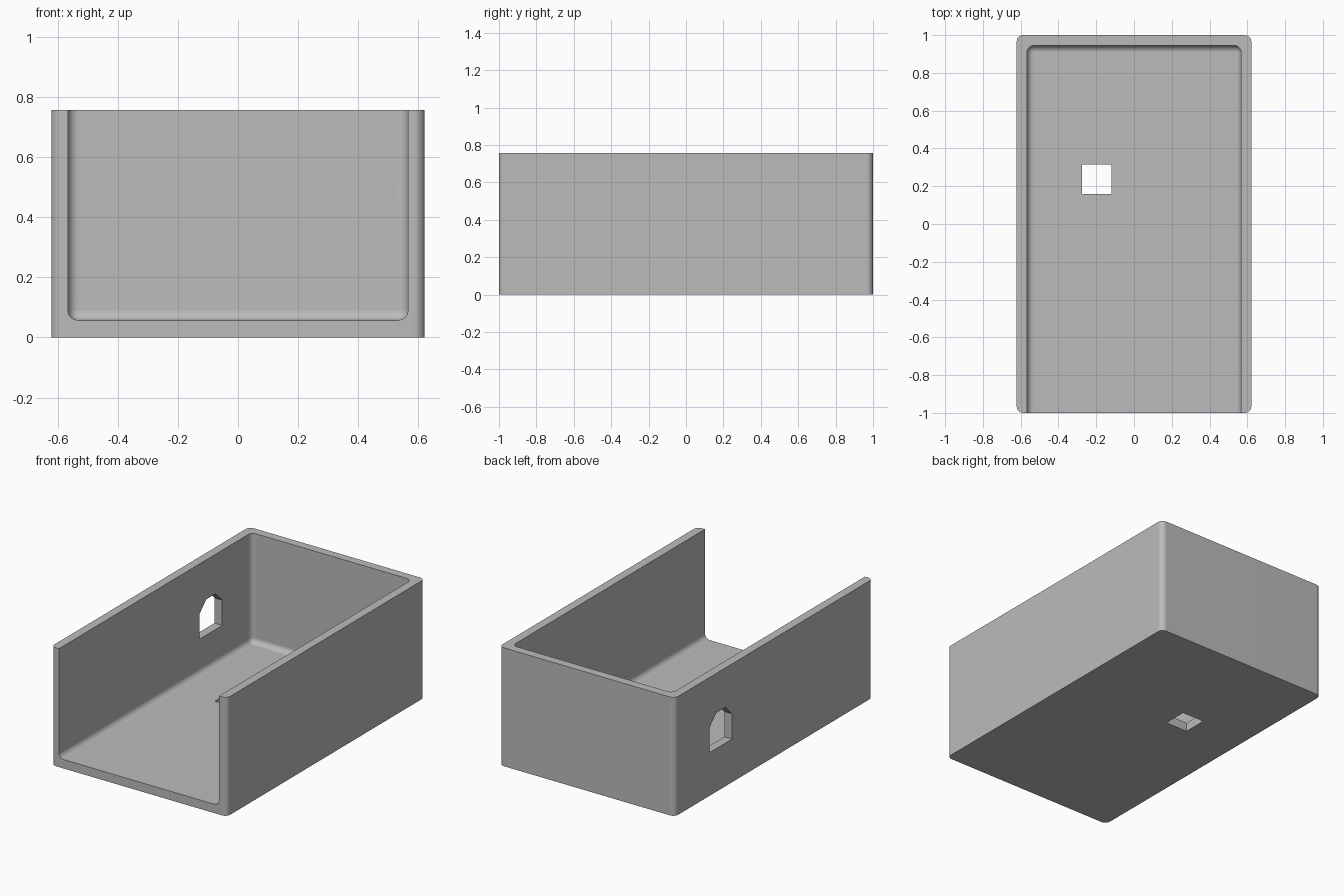
import bpy, bmesh, math
from mathutils import Vector

cube = bpy.data.objects.get("Cube")
if cube:
    bpy.data.objects.remove(cube, do_unlink=True)

HALF_X, HALF_Y, HEIGHT = 0.621, 1.0, 0.757
WALL, FLOOR, RADIUS = 0.055, 0.057, 0.035

grey = bpy.data.materials.new("plain grey")
grey.use_nodes = True
colour = (0.5, 0.5, 0.5, 1)
grey.diffuse_color = colour
grey.node_tree.nodes["Principled BSDF"].inputs["Base Color"].default_value = colour


def add_object(name, bm):
    bmesh.ops.recalc_face_normals(bm, faces=bm.faces)
    mesh = bpy.data.meshes.new(name)
    bm.to_mesh(mesh)
    bm.free()
    mesh.materials.append(grey)
    obj = bpy.data.objects.new(name, mesh)
    bpy.context.collection.objects.link(obj)
    return obj


def box(name, low, high, radius=0, upright_only=False):
    """Box between two corners, with optional rounded edges."""
    bm = bmesh.new()
    bmesh.ops.create_cube(bm, size=1)
    low, high = Vector(low), Vector(high)
    for v in bm.verts:
        v.co = (low + high) / 2 + v.co * (high - low)
    if radius:
        edges = [e for e in bm.edges if not upright_only
                 or abs(e.verts[0].co.z - e.verts[1].co.z) > 0.1]
        bmesh.ops.bevel(bm, geom=edges, offset=radius, segments=8,
                        profile=0.5, affect='EDGES')
    return add_object(name, bm)


def side_opening(name, y, z, r):
    """Square-bottomed opening with an octagonal top, through the -x wall."""
    k = r * math.tan(math.pi / 8)
    outline = [(-r, -r), (r, -r), (r, k), (k, r), (-k, r), (-r, k)]
    bm = bmesh.new()
    face = bm.faces.new([bm.verts.new((-HALF_X - 0.1, y + a, z + b)) for a, b in outline])
    sweep = bmesh.ops.extrude_face_region(bm, geom=[face])["geom"]
    moved = [g for g in sweep if isinstance(g, bmesh.types.BMVert)]
    bmesh.ops.translate(bm, verts=moved, vec=(0.25, 0, 0))
    return add_object(name, bm)


# Outer block with rounded upright corners
tray = box("open_tray", (-HALF_X, -HALF_Y, 0), (HALF_X, HALF_Y, HEIGHT), RADIUS, True)

# Cavity open at the top and front, then the two openings
cutters = [
    box("cavity_cutter", (-HALF_X + WALL, -HALF_Y - 0.3, FLOOR),
        (HALF_X - WALL, HALF_Y - WALL, HEIGHT + 0.3), RADIUS),
    box("floor_opening_cutter", (-0.276, 0.16, -0.1), (-0.12, 0.315, 0.15)),
    side_opening("side_opening_cutter", 0.535, 0.39, 0.114),
]
for cutter in cutters:
    cutter.hide_render = True
    cut = tray.modifiers.new(cutter.name, 'BOOLEAN')
    cut.operation = 'DIFFERENCE'
    cut.solver = 'EXACT'
    cut.object = cutter

# Bake the cuts and drop the cutters
graph = bpy.context.evaluated_depsgraph_get()
cut_mesh = bpy.data.meshes.new_from_object(tray.evaluated_get(graph))
tray.modifiers.clear()
tray.data = cut_mesh
for cutter in cutters:
    bpy.data.objects.remove(cutter, do_unlink=True)

# Smooth fillets, crisp rims
bpy.ops.object.select_all(action='DESELECT')
tray.select_set(True)
bpy.context.view_layer.objects.active = tray
bpy.ops.object.shade_smooth_by_angle(angle=math.radians(30))
weighted = tray.modifiers.new("flat_face_normals", 'WEIGHTED_NORMAL')
weighted.keep_sharp = True
